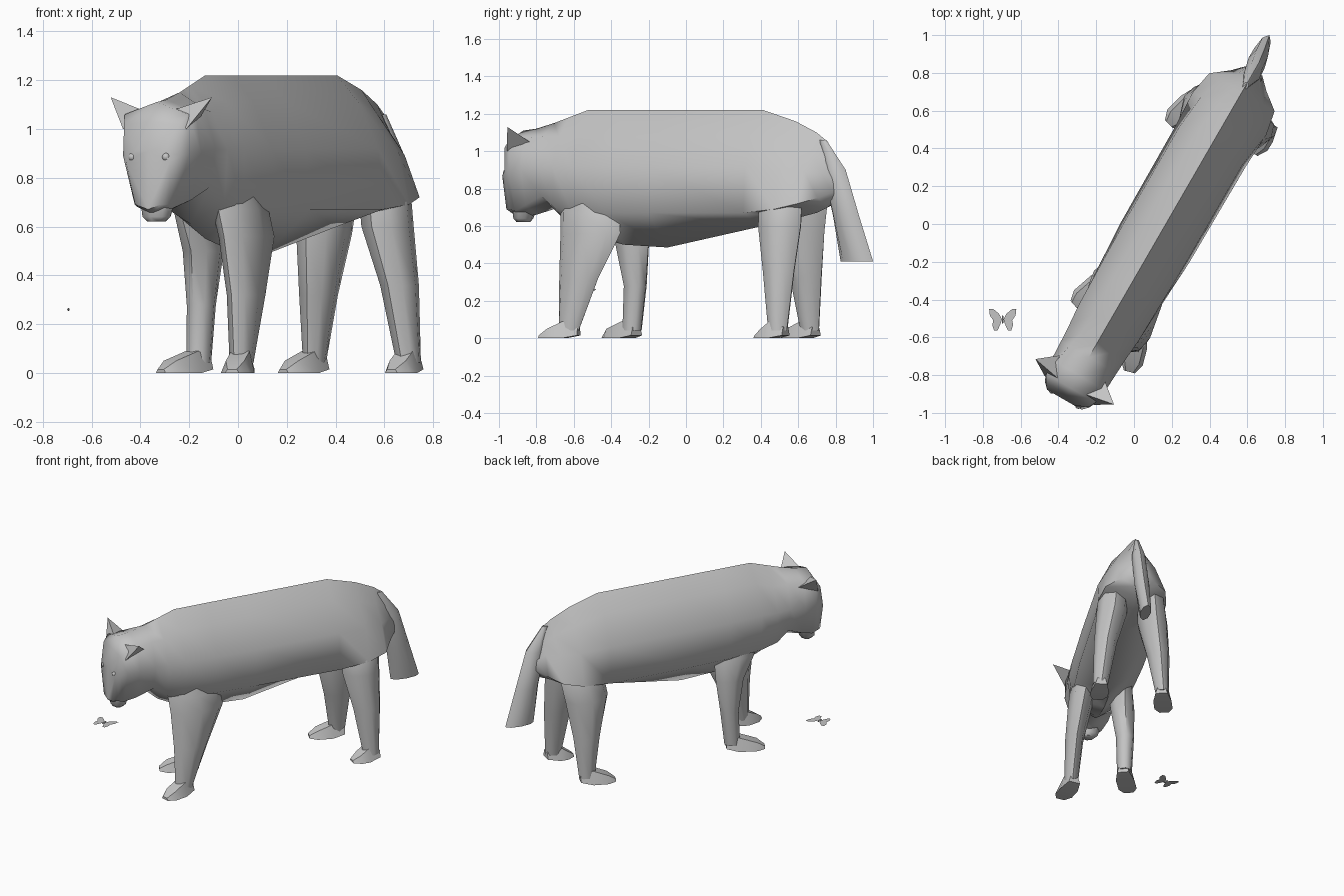
import bpy, bmesh, math
from mathutils import Matrix, Vector

if "Cube" in bpy.data.objects:
    bpy.data.objects.remove(bpy.data.objects["Cube"])

grey = bpy.data.materials.new("soft_grey")
grey.use_nodes = True
COLOUR = (0.55, 0.55, 0.55, 1)
grey.diffuse_color = COLOUR
grey.node_tree.nodes["Principled BSDF"].inputs["Base Color"].default_value = COLOUR

# The animal stands turned in plan; its own frame runs nose to tail along y
STANCE = Matrix.Translation((0.126, -0.073, 0)) @ Matrix.Rotation(math.radians(-30), 4, 'Z')


def finish(name, bm, frame=STANCE, angle=50):
    bmesh.ops.recalc_face_normals(bm, faces=bm.faces)
    bm.transform(frame)
    mesh = bpy.data.meshes.new(name)
    bm.to_mesh(mesh)
    bm.free()
    mesh.materials.append(grey)
    obj = bpy.data.objects.new(name, mesh)
    bpy.context.collection.objects.link(obj)
    bpy.ops.object.select_all(action='DESELECT')
    obj.select_set(True)
    bpy.context.view_layer.objects.active = obj
    bpy.ops.object.shade_smooth_by_angle(angle=math.radians(angle))
    return obj


def loft(name, rings, angle=50):
    """Skin a list of equal-length point rings and cap both ends."""
    bm = bmesh.new()
    loops = [[bm.verts.new(p) for p in ring] for ring in rings]
    n = len(rings[0])
    for a, b in zip(loops, loops[1:]):
        for i in range(n):
            j = (i + 1) % n
            bm.faces.new((a[i], a[j], b[j], b[i]))
    bm.faces.new(loops[0])
    bm.faces.new(loops[-1])
    return finish(name, bm, angle=angle)


def section(y, half):
    """Symmetric cross-section from a half outline, top centre to bottom centre."""
    right = [(x, y, z) for x, z in half]
    return right + [(-x, y, z) for x, z in half[-2:0:-1]]


def oval(x, y, z, rx, ry, n=8):
    return [(x + rx * math.cos(math.tau * i / n), y + ry * math.sin(math.tau * i / n), z)
            for i in range(n)]


# Head and neck outlines: crown, brow, cheek, jaw, chin
head = [(-0.99, [(0, 0.91), (0.06, 0.91), (0.105, 0.87), (0.06, 0.69), (0, 0.67)]),
        (-0.96, [(0, 1.03), (0.13, 1.02), (0.135, 0.89), (0.08, 0.69), (0, 0.65)]),
        (-0.92, [(0, 1.11), (0.15, 1.06), (0.155, 0.90), (0.09, 0.68), (0, 0.65)]),
        (-0.84, [(0, 1.12), (0.14, 1.07), (0.165, 0.90), (0.12, 0.71), (0, 0.66)]),
        (-0.73, [(0, 1.15), (0.12, 1.08), (0.17, 0.92), (0.14, 0.76), (0, 0.69)])]

# Trunk: ridge, upper flank, mid flank, lower crease, belly keel
trunk = [(-0.64, 1.18, 0.10, 0.175, 0.16, 0.70, 0.61),
         (-0.52, 1.22, 0.095, 0.185, 0.18, 0.68, 0.55),
         (-0.30, 1.22, 0.10, 0.19, 0.195, 0.67, 0.50),
         (-0.03, 1.22, 0.10, 0.195, 0.21, 0.67, 0.485),
         (0.56, 1.22, 0.10, 0.195, 0.215, 0.67, 0.60),
         (0.76, 1.16, 0.08, 0.175, 0.225, 0.69, 0.64),
         (0.89, 1.10, 0.05, 0.13, 0.20, 0.72, 0.67),
         (0.96, 1.05, 0.035, 0.07, 0.11, 0.75, 0.70),
         (1.02, 0.93, 0.02, 0.04, 0.05, 0.78, 0.74)]
loft("body", [section(y, half) for y, half in head] +
     [section(y, [(0, top), (a, top - 0.09 - a * 0.2), (b, 0.45 * top + 0.55 * cz), (c, cz), (0, keel)])
      for y, top, a, b, c, cz, keel in trunk], angle=65)

# Lower jaw
loft("jaw", [oval(0, -0.91, 0.70, 0.08, 0.06), oval(0, -0.92, 0.64, 0.065, 0.05),
             oval(0, -0.92, 0.62, 0.04, 0.035)])

for side, tag in ((1, "left"), (-1, "right")):
    # Pointed ear
    bm = bmesh.new()
    base = [bm.verts.new((side * x, y, z)) for x, y, z in
            ((0.08, -0.91, 1.08), (0.15, -0.935, 1.0), (0.14, -0.80, 1.05))]
    tip = bm.verts.new((side * 0.24, -0.88, 1.13))
    for i in range(3):
        bm.faces.new((base[i], base[(i + 1) % 3], tip))
    bm.faces.new(base)
    finish(tag + "_ear", bm, angle=30)
    # Eye
    bm = bmesh.new()
    bmesh.ops.create_uvsphere(bm, u_segments=10, v_segments=6, radius=0.017)
    bm.transform(Matrix.Translation((side * 0.08, -0.98, 0.885)))
    finish(tag + "_eye", bm)


def leg(tag, rings, ankle, toe):
    """Tapering leg from stacked ovals, with a wedge paw from ankle to toe."""
    loft(tag + "_leg", [oval(*r) for r in rings])
    heel, front = Vector((*ankle, 0)), Vector((*toe, 0))
    fwd = (front - heel).normalized()
    out = Vector((-fwd.y, fwd.x, 0))
    stations = []
    for pos, w, low, high in ((heel - fwd * 0.05, 0.04, 0.015, 0.06),
                              (heel + fwd * 0.03, 0.06, 0, 0.09),
                              (front - fwd * 0.05, 0.06, 0, 0.05),
                              (front, 0.03, 0, 0.015)):
        stations.append([pos + out * s * w * k + Vector((0, 0, z))
                         for s, k, z in ((-1, 1, low), (1, 1, low), (1, 0.65, high), (-1, 0.65, high))])
    loft(tag + "_paw", stations, angle=35)


leg("front_left", [(0.08, -0.46, 0.82, 0.07, 0.15), (0.12, -0.44, 0.67, 0.085, 0.18),
                   (0.14, -0.425, 0.56, 0.08, 0.185), (0.17, -0.48, 0.32, 0.06, 0.12),
                   (0.18, -0.535, 0.04, 0.045, 0.06)],
    (0.18, -0.53), (0.225, -0.69))
leg("front_right", [(-0.09, -0.38, 0.80, 0.06, 0.14), (-0.12, -0.36, 0.65, 0.08, 0.15),
                    (-0.125, -0.32, 0.50, 0.08, 0.10), (-0.14, -0.31, 0.28, 0.06, 0.065),
                    (-0.14, -0.33, 0.04, 0.05, 0.055)],
    (-0.14, -0.34), (-0.205, -0.53))
leg("rear_left", [(0.07, 0.73, 0.86, 0.07, 0.11), (0.125, 0.74, 0.70, 0.10, 0.13),
                  (0.135, 0.74, 0.60, 0.10, 0.13), (0.18, 0.76, 0.36, 0.075, 0.095),
                  (0.215, 0.775, 0.04, 0.05, 0.055)],
    (0.215, 0.775), (0.21, 0.64))
leg("rear_right", [(-0.07, 0.74, 0.86, 0.07, 0.10), (-0.13, 0.73, 0.70, 0.09, 0.15),
                   (-0.145, 0.705, 0.57, 0.10, 0.15), (-0.18, 0.72, 0.32, 0.075, 0.095),
                   (-0.205, 0.73, 0.04, 0.045, 0.055)],
    (-0.205, 0.725), (-0.25, 0.55))

# Hanging tail, flattened sideways and cut off blunt
loft("tail", [oval(0, 0.93, 1.06, 0.015, 0.02), oval(0, 1.0, 0.90, 0.045, 0.07),
              oval(-0.01, 1.065, 0.66, 0.05, 0.08), oval(-0.025, 1.125, 0.41, 0.035, 0.10)])

# Small butterfly with flat wings
HOVER = Matrix.Translation((-0.695, -0.505, 0.26))
fore_wing = [(0.004, 0.0), (0.02, 0.03), (0.05, 0.055), (0.072, 0.055), (0.068, 0.02), (0.05, -0.005)]
hind_wing = [(0.004, 0.0), (0.05, -0.005), (0.055, -0.03), (0.045, -0.06), (0.028, -0.06), (0.012, -0.025)]
for side, tag in ((1, "left"), (-1, "right")):
    bm = bmesh.new()
    for outline in (fore_wing, hind_wing):
        bm.faces.new([bm.verts.new((side * x, y, 0)) for x, y in outline])
    bmesh.ops.remove_doubles(bm, verts=bm.verts, dist=0.0005)
    finish("butterfly_" + tag + "_wings", bm, HOVER)
bm = bmesh.new()
bmesh.ops.create_uvsphere(bm, u_segments=8, v_segments=6, radius=0.01)
bm.transform(Matrix.Diagonal((0.5, 2.4, 0.6, 1)))
finish("butterfly_body", bm, HOVER)
